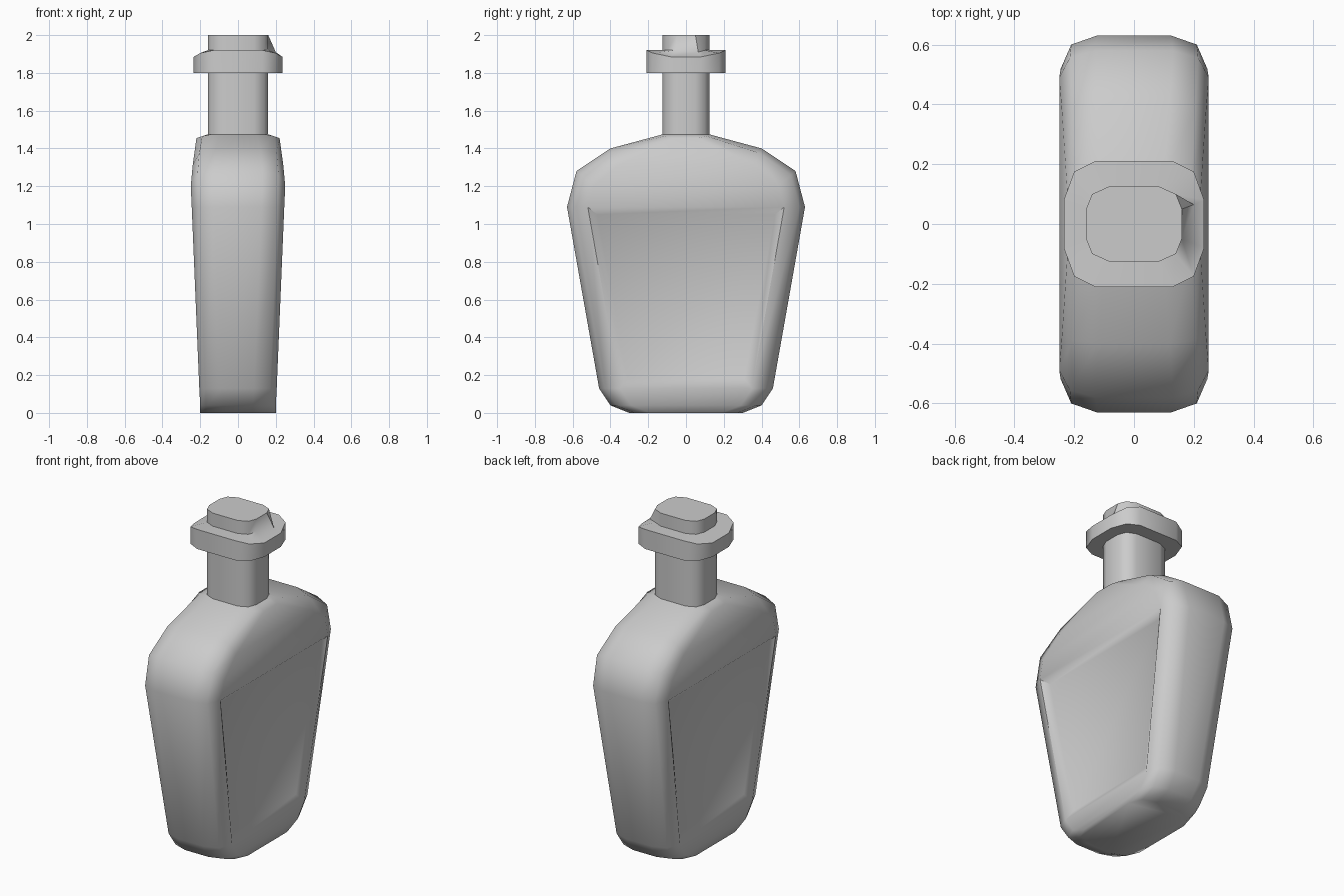
import bpy, bmesh, math

if "Cube" in bpy.data.objects:
    bpy.data.objects.remove(bpy.data.objects["Cube"])


def ring(quadrant):
    """Mirror three corner points (side, middle, end) into a 12-point loop."""
    a = list(quadrant)
    b = [(-x, y, z) for x, y, z in reversed(a)]
    half = a + b
    return half + [(-x, -y, z) for x, y, z in half]


def body_ring(hx, y, z, side_y, side_z):
    """Rounded-rectangle loop whose flat side may sit lower than its end."""
    mid = (hx - 0.035, y + (side_y - y) * 0.27, z + (side_z - z) * 0.27)
    return ring([(hx, side_y, side_z), mid, (hx - 0.12, y, z)])


def loft(name, rings, panel_row=None, pulled=None):
    bm = bmesh.new()
    loops = [[bm.verts.new(p) for p in r] for r in rings]
    panels = []
    for i, (lo, hi) in enumerate(zip(loops, loops[1:])):
        for k in range(12):
            n = (k + 1) % 12
            f = bm.faces.new((lo[k], lo[n], hi[n], hi[k]))
            if i == panel_row and k in (5, 11):
                panels.append(f)
    bm.faces.new(loops[0][::-1])
    bm.faces.new(loops[-1])
    if pulled:
        row, k, pos = pulled
        loops[row][k].co = pos
    bm.normal_update()
    if panels:
        bmesh.ops.inset_individual(bm, faces=panels, thickness=0.065, depth=-0.03)
    bmesh.ops.recalc_face_normals(bm, faces=bm.faces)
    me = bpy.data.meshes.new(name)
    bm.to_mesh(me)
    bm.free()
    ob = bpy.data.objects.new(name, me)
    bpy.context.collection.objects.link(ob)
    bpy.ops.object.select_all(action='DESELECT')
    ob.select_set(True)
    bpy.context.view_layer.objects.active = ob
    bpy.ops.object.shade_smooth_by_angle(angle=math.radians(50))
    return ob


def neck_ring(z):
    return ring([(0.16, 0.05, z), (0.14, 0.10, z), (0.085, 0.125, z)])


# Bottle: half thickness, end y, end z, side y, side z
profile = [
    (0.20, 0.30, 0.00, 0.19, 0.00),
    (0.20, 0.40, 0.04, 0.29, 0.04),
    (0.205, 0.46, 0.13, 0.35, 0.13),
    (0.245, 0.63, 1.09, 0.52, 1.09),
    (0.25, 0.58, 1.28, 0.49, 1.20),
    (0.24, 0.40, 1.40, 0.36, 1.31),
]
body = [body_ring(*p) for p in profile]
shoulder_top = ring([(0.22, 0.06, 1.455), (0.19, 0.11, 1.465), (0.10, 0.14, 1.47)])
loft("bottle", body + [shoulder_top, neck_ring(1.475), neck_ring(1.81)], panel_row=2)

# Stopper: wide collar with a small grip, one grip corner pulled outwards
collar = [(0.235, 0.08), (0.20, 0.175), (0.13, 0.21)]
collar_low = ring([(x, y, 1.80) for x, y in collar])
collar_high = ring([(x, y, z) for (x, y), z in zip(collar, (1.885, 1.905, 1.92))])
loft("stopper", [collar_low, collar_high, neck_ring(1.92), neck_ring(2.0)],
     pulled=(2, 0, (0.20, 0.065, 1.91)))
